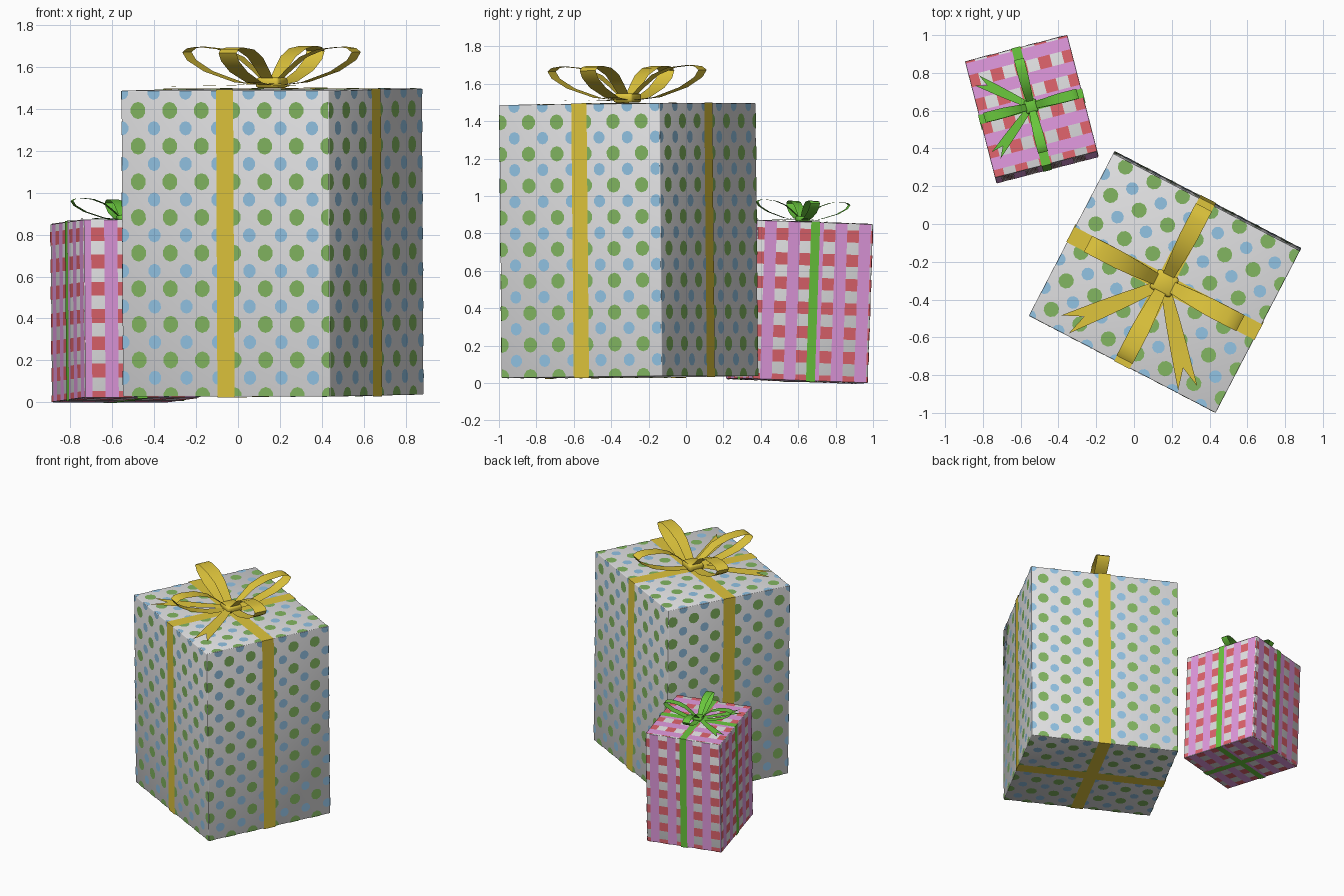
import bpy, bmesh, math
from mathutils import Matrix, Vector

if "Cube" in bpy.data.objects:
    bpy.data.objects.remove(bpy.data.objects["Cube"])

def mat(name, r, g, b):
    m = bpy.data.materials.new(name)
    m.diffuse_color = (r, g, b, 1)
    m.use_nodes = True
    m.node_tree.nodes["Principled BSDF"].inputs["Base Color"].default_value = m.diffuse_color
    return m

PAPER = mat("white paper", 0.75, 0.75, 0.76)
DOT_GREEN = mat("dot green", 0.225, 0.47, 0.12)
DOT_BLUE = mat("dot blue", 0.29, 0.55, 0.78)
GOLD = mat("gold ribbon", 0.74, 0.56, 0.045)
PINK = mat("pink stripe", 0.75, 0.32, 0.73)
RED = mat("red check", 0.74, 0.125, 0.15)
GREEN = mat("green ribbon", 0.14, 0.56, 0.045)

def finish(name, bm, material, matrix, smooth=True):
    me = bpy.data.meshes.new(name)
    bm.to_mesh(me)
    bm.free()
    me.transform(matrix)
    me.materials.append(material)
    ob = bpy.data.objects.new(name, me)
    bpy.context.collection.objects.link(ob)
    if smooth:
        bpy.ops.object.select_all(action='DESELECT')
        ob.select_set(True)
        bpy.context.view_layer.objects.active = ob
        bpy.ops.object.shade_smooth_by_angle(angle=math.radians(50))
    return ob

def box(name, size, centre, bevel, material, matrix):
    bm = bmesh.new()
    bmesh.ops.create_cube(bm, size=1)
    bmesh.ops.scale(bm, vec=size, verts=bm.verts)
    bmesh.ops.translate(bm, vec=centre, verts=bm.verts)
    bmesh.ops.bevel(bm, geom=bm.edges[:], offset=bevel, segments=2, profile=0.5, affect='EDGES')
    return finish(name, bm, material, matrix)

def sides(w, d, h):
    """Frames of the six faces: origin, u, v, normal, u range, v range."""
    z = Vector((0, 0, 1))
    out = []
    for n, half, dist in (((0, -1, 0), w / 2, d / 2), ((1, 0, 0), d / 2, w / 2),
                          ((0, 1, 0), w / 2, d / 2), ((-1, 0, 0), d / 2, w / 2)):
        n = Vector(n)
        out.append((n * dist, z.cross(n), z, n, (-half, half), (0, h)))
    y, x = Vector((0, 1, 0)), Vector((1, 0, 0))
    out.append((z * h, y, -x, z, (-d / 2, d / 2), (-w / 2, w / 2)))
    out.append((Vector(), y, x, -z, (-d / 2, d / 2), (-w / 2, w / 2)))
    return out

def plate(bm, frame, pts, lift=0.0015, margin=0.002):
    """Thin coloured patch on a face, trimmed to that face."""
    o, u, v, n, ur, vr = frame
    trimmed = []
    for a, b in pts:
        a = min(max(a, ur[0] + margin), ur[1] - margin)
        b = min(max(b, vr[0] + margin), vr[1] - margin)
        if (a, b) not in trimmed:
            trimmed.append((a, b))
    xs, ys = [p[0] for p in trimmed], [p[1] for p in trimmed]
    if len(trimmed) > 2 and max(xs) - min(xs) > 1e-4 and max(ys) - min(ys) > 1e-4:
        bm.faces.new([bm.verts.new(o + u * a + v * b + n * lift) for a, b in trimmed])

def steps(lo, hi, start, pitch):
    k = math.floor((lo - start) / pitch)
    while start + k * pitch < hi + pitch:
        yield start + k * pitch
        k += 1

def dots(name, size, radius, pitch, shift, material, matrix):
    """Dot lattice that runs on from the front over the neighbouring faces."""
    d = size[1]
    starts = [(0.043, 0.005), (-d / 2 + 0.007, 0.005), (0.043, 0.005), (d / 2 - 0.085, 0.005),
              (-d / 2 + 0.085, -0.043), (-d / 2, 0.043)]
    bm = bmesh.new()
    ring = [(radius * math.cos(a), radius * math.sin(a))
            for a in (math.tau * (i + 0.5) / 10 for i in range(10))]
    for f, (u0, v0) in zip(sides(*size), starts):
        for a in steps(*f[4], u0 + shift, pitch):
            for b in steps(*f[5], v0 + shift, pitch):
                if f[4][0] - radius < a < f[4][1] + radius and f[5][0] - radius < b < f[5][1] + radius:
                    plate(bm, f, [(a + p, b + q) for p, q in ring])
    finish(name, bm, material, matrix, False)

def rect(a, b, c, d):
    return [(a, c), (b, c), (b, d), (a, d)]

def gingham(size, pitch, matrix):
    stripes, checks = bmesh.new(), bmesh.new()
    starts = (-0.03, 0.04, 0.03, 0.04, 0.04, 0.04)
    for f, s in zip(sides(*size), starts):
        for a in steps(*f[4], f[4][0] + s, pitch):
            plate(stripes, f, rect(a, a + pitch / 2, *f[5]))
            for b in steps(*f[5], 0.0, pitch):
                plate(checks, f, rect(a - pitch / 2, a, b - pitch / 4, b + pitch / 4))
    finish("pink_stripes", stripes, PINK, matrix, False)
    finish("red_checks", checks, RED, matrix, False)

def band(name, half, h, width, material, matrix, along_x):
    """Ribbon wrapped once round the box."""
    e = 0.004
    bm = bmesh.new()
    rows = []
    for p, q in ((-half - e, -e), (half + e, -e), (half + e, h + e), (-half - e, h + e)):
        rows.append([bm.verts.new((p, s, q) if along_x else (s, p, q))
                     for s in (-width / 2, width / 2)])
    for i in range(4):
        a, b = rows[i], rows[(i + 1) % 4]
        bm.faces.new((a[0], a[1], b[1], b[0]))
    bmesh.ops.recalc_face_normals(bm, faces=bm.faces)
    finish(name, bm, material, matrix, False)

LOOP = [(0.02, 0.03), (0.10, 0.10), (0.17, 0.155), (0.27, 0.193), (0.38, 0.204), (0.43, 0.197),
        (0.455, 0.178), (0.43, 0.14), (0.34, 0.087), (0.18, 0.035), (0.02, 0.018)]

def bow(prefix, material, matrix):
    # four standing loops, one along each ribbon arm
    for k in range(4):
        bm = bmesh.new()
        rows = []
        for r, z in LOOP:
            w = 0.028 + 0.02 * min(1, r / 0.25)
            rows.append([bm.verts.new((r, s * w, z)) for s in (-1, 1)])
        for a, b in zip(rows, rows[1:]):
            bm.faces.new((a[0], b[0], b[1], a[1]))
        finish(f"{prefix}_bow_loop_{k + 1}", bm, material,
               matrix @ Matrix.Rotation(k * math.pi / 2, 4, 'Z'))
    # two tails with notched ends
    for k, ang in enumerate((-130, -50)):
        bm = bmesh.new()
        rows = []
        for r, w, z, notch in ((0.03, 0.026, 0.03, 0), (0.2, 0.038, 0.022, 0),
                               (0.36, 0.046, 0.02, 0), (0.57, 0.052, 0.02, 0.11)):
            rows.append([bm.verts.new((r - (notch if s == 0 else 0), s * w, z)) for s in (-1, 0, 1)])
        for a, b in zip(rows, rows[1:]):
            for i in range(2):
                bm.faces.new((a[i], b[i], b[i + 1], a[i + 1]))
        finish(f"{prefix}_bow_tail_{k + 1}", bm, material,
               matrix @ Matrix.Rotation(math.radians(ang), 4, 'Z'))
    box(f"{prefix}_bow_knot", (0.125, 0.115, 0.05), (0, 0, 0.032), 0.015, material, matrix)

def gift(prefix, size, place, turn, tilt, ribbon, width, bow_scale, bow_turn):
    w, d, h = size
    m = (Matrix.Translation(place) @ Matrix.Rotation(math.radians(turn), 4, 'Z')
         @ Matrix.Rotation(math.radians(tilt), 4, 'X'))
    box(f"{prefix}_box", size, (0, 0, h / 2), 0.005, PAPER, m)
    band(f"{prefix}_ribbon_across", w / 2, h, width, ribbon, m, True)
    band(f"{prefix}_ribbon_along", d / 2, h, width, ribbon, m, False)
    bow(prefix, ribbon, m @ Matrix.Translation((0, 0, h))
        @ Matrix.Rotation(math.radians(bow_turn), 4, 'Z') @ Matrix.Scale(bow_scale, 4))
    return m

# Large dotted gift
BIG = (1.115, 0.968, 1.46)
m = gift("large", BIG, (0.168, -0.3, 0.032), -27.5, 0.6, GOLD, 0.092, 1.0, 0)
dots("green_dots", BIG, 0.041, 0.17, 0.0, DOT_GREEN, m)
dots("blue_dots", BIG, 0.034, 0.17, 0.085, DOT_BLUE, m)

# Small checked gift, leaning slightly back
SMALL = (0.56, 0.637, 0.85)
m = gift("small", SMALL, (-0.537, 0.594, 0.011), 14.5, -2.0, GREEN, 0.049, 0.56, -90)
gingham(SMALL, 0.13, m)
